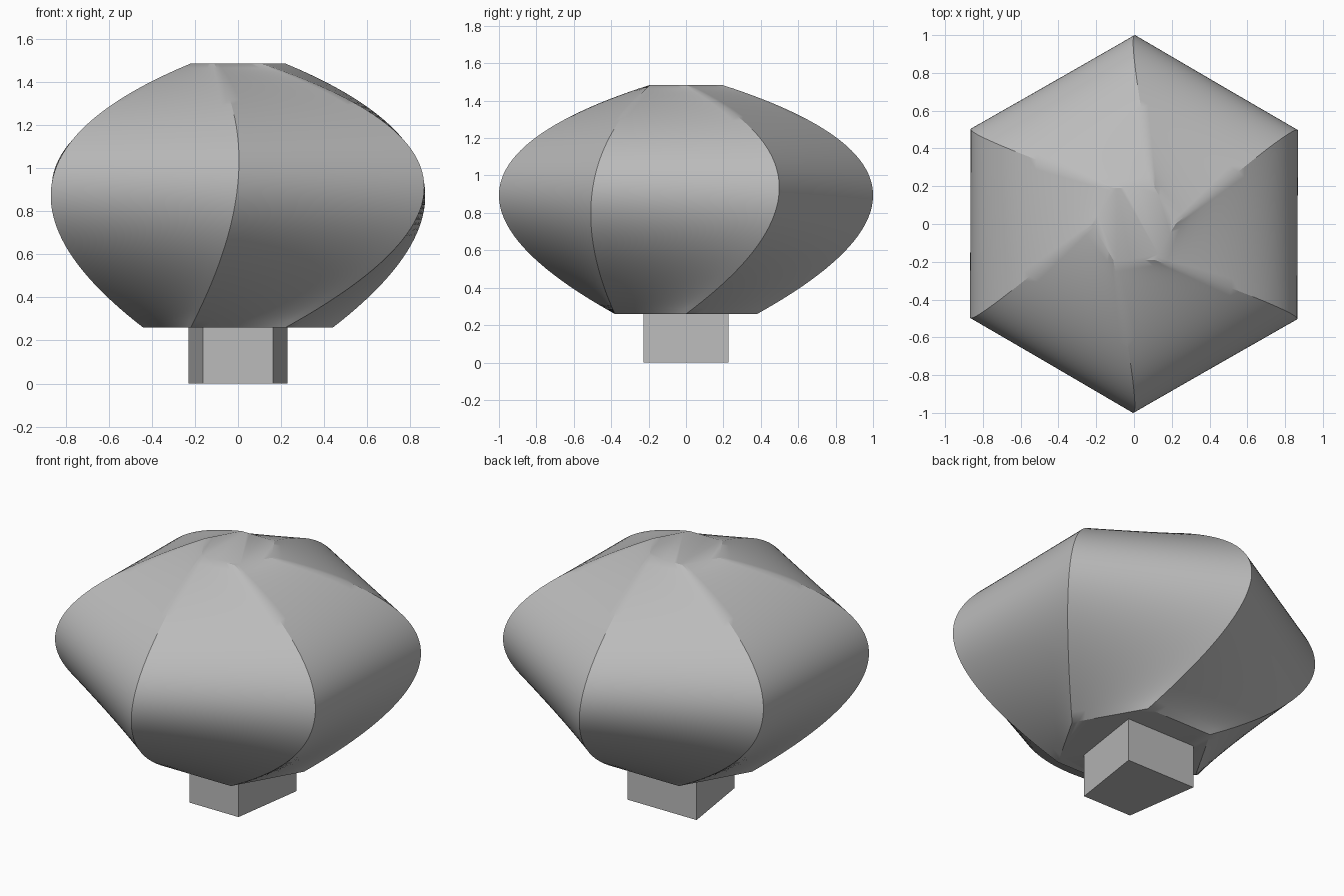
import bpy
import bmesh
import math

cube = bpy.data.objects.get("Cube")
if cube:
    bpy.data.objects.remove(cube, do_unlink=True)

grey = bpy.data.materials.new("plain grey")
grey.use_nodes = True
colour = (0.5, 0.5, 0.5, 1.0)
grey.diffuse_color = colour
grey.node_tree.nodes["Principled BSDF"].inputs["Base Color"].default_value = colour


def build(name, rings, smooth):
    """Skin a stack of closed rings and cap both ends."""
    bm = bmesh.new()
    loops = [[bm.verts.new(p) for p in ring] for ring in rings]
    for low, high in zip(loops, loops[1:]):
        n = len(low)
        for i in range(n):
            j = (i + 1) % n
            bm.faces.new((low[i], low[j], high[j], high[i]))
    bm.faces.new(loops[0][::-1])
    bm.faces.new(loops[-1])
    bmesh.ops.recalc_face_normals(bm, faces=bm.faces)
    mesh = bpy.data.meshes.new(name)
    bm.to_mesh(mesh)
    bm.free()
    mesh.materials.append(grey)
    obj = bpy.data.objects.new(name, mesh)
    bpy.context.collection.objects.link(obj)
    if smooth:
        bpy.ops.object.select_all(action='DESELECT')
        obj.select_set(True)
        bpy.context.view_layer.objects.active = obj
        bpy.ops.object.shade_smooth_by_angle(angle=math.radians(30))
    return obj


def hexagon(radius, turn, z):
    return [(radius * math.cos(math.radians(60 * i + turn)),
             radius * math.sin(math.radians(60 * i + turn)), z) for i in range(6)]


def through(a, b, c, t):
    """Parabola through three points at t = -1, 0, 1."""
    return tuple(q + t * (r - p) / 2 + t * t * ((p + r) / 2 - q)
                 for p, q, r in zip(a, b, c))


def split_sides(corners, steps):
    ring = []
    for i, a in enumerate(corners):
        b = corners[(i + 1) % len(corners)]
        ring += [tuple(p + (q - p) * s / steps for p, q in zip(a, b)) for s in range(steps)]
    return ring


# Twisted hexagonal body lofted through three sections
bottom = hexagon(0.44, 0, 0.26)
middle = hexagon(0.997, 30, 0.935)
top = hexagon(0.22, 0, 1.485)
levels = 48
rings = []
for k in range(levels + 1):
    t = 2 * k / levels - 1
    corners = [through(a, b, c, t) for a, b, c in zip(bottom, middle, top)]
    rings.append(split_sides(corners, 12))
build("twisted_body", rings, True)

# Tapered four-sided foot, narrower at the front
depth, front, back = 0.228, 0.163, 0.23
foot = [(-front, -depth), (front, -depth), (back, depth), (-back, depth)]
build("foot_block", [[(x, y, z) for x, y in foot] for z in (0.0, 0.26)], False)
